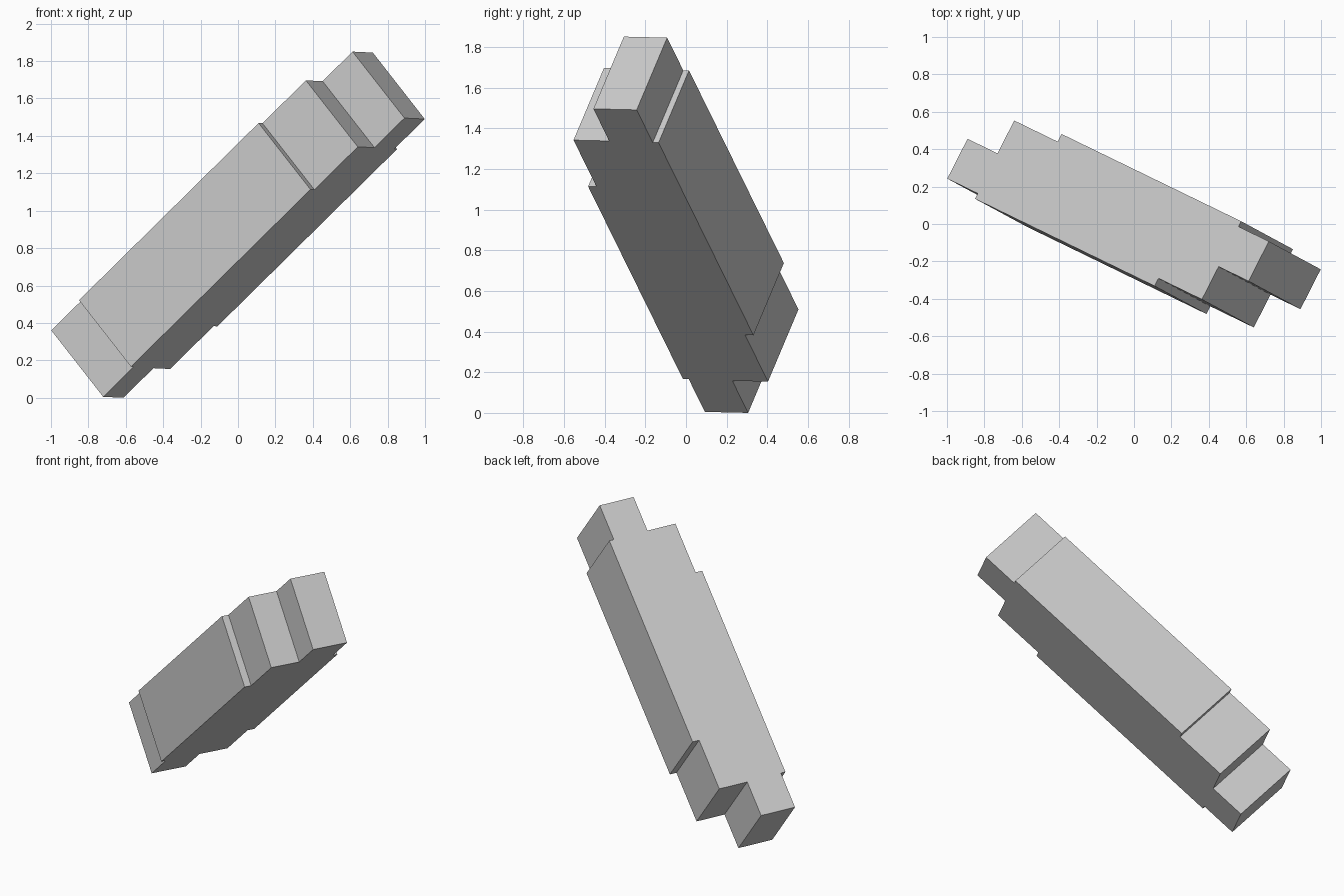
import bpy
import bmesh
from mathutils import Matrix, Vector

default = bpy.data.objects.get("Cube")
if default:
    bpy.data.objects.remove(default, do_unlink=True)

# Single plain grey
grey = bpy.data.materials.new("plain_grey")
grey.use_nodes = True
grey.diffuse_color = (0.6, 0.6, 0.6, 1)
bsdf = next(n for n in grey.node_tree.nodes if n.type == "BSDF_PRINCIPLED")
bsdf.inputs["Base Color"].default_value = (0.6, 0.6, 0.6, 1)

# Half of the stepped outline; the other half is its half-turn copy
half = [(1.126, 0.225), (0.884, 0.225), (0.884, 0.257), (-0.543, 0.257),
        (-0.543, 0.211), (-0.888, 0.211), (-0.888, 0.014), (-1.126, 0.014)]
outline = half + [(-u, -v) for u, v in half]
half_width = 0.2375

# Tilted frame: length, thickness and width directions
length = Vector((0.673, -0.327, 0.664)).normalized()
thick = Vector((0.454, 0.891, -0.021))
thick = (thick - length * thick.dot(length)).normalized()
width = length.cross(thick)
frame = Matrix((length, thick, width)).transposed()

# Stepped bar: outline extruded across its width
bm = bmesh.new()
base = bm.faces.new([bm.verts.new((u, v, -half_width)) for u, v in outline])
extruded = bmesh.ops.extrude_face_region(bm, geom=[base])
top = [g for g in extruded["geom"] if isinstance(g, bmesh.types.BMVert)]
bmesh.ops.translate(bm, verts=top, vec=(0, 0, 2 * half_width))
bmesh.ops.recalc_face_normals(bm, faces=bm.faces)
bmesh.ops.transform(bm, matrix=frame.to_4x4(), verts=bm.verts)

# Stand it on the ground
lowest = min(v.co.z for v in bm.verts)
bmesh.ops.translate(bm, verts=bm.verts, vec=(0, 0, -lowest))

mesh = bpy.data.meshes.new("stepped_bar")
bm.to_mesh(mesh)
bm.free()
mesh.materials.append(grey)
bar = bpy.data.objects.new("stepped_bar", mesh)
bpy.context.collection.objects.link(bar)
